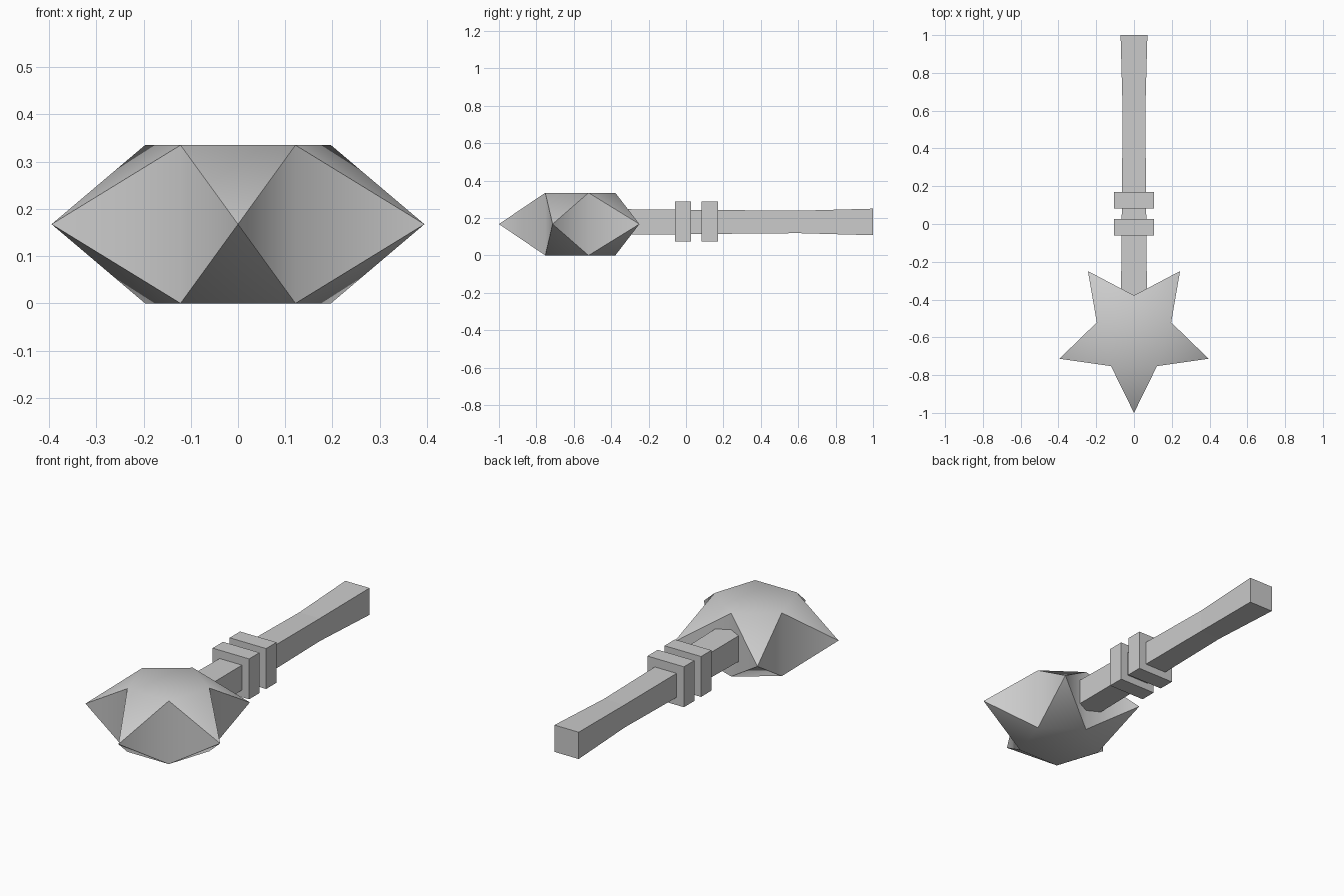
import bpy
import bmesh
from math import cos, sin, pi, radians

cube = bpy.data.objects.get("Cube")
if cube:
    bpy.data.objects.remove(cube, do_unlink=True)

grey = bpy.data.materials.new("plain grey")
grey.use_nodes = True
colour = (0.6, 0.6, 0.6, 1)
grey.diffuse_color = colour
grey.node_tree.nodes["Principled BSDF"].inputs["Base Color"].default_value = colour


def finish(name, bm, smooth_angle=None):
    bmesh.ops.recalc_face_normals(bm, faces=bm.faces)
    mesh = bpy.data.meshes.new(name)
    bm.to_mesh(mesh)
    bm.free()
    mesh.materials.append(grey)
    ob = bpy.data.objects.new(name, mesh)
    bpy.context.collection.objects.link(ob)
    if smooth_angle:
        bpy.ops.object.select_all(action="DESELECT")
        ob.select_set(True)
        bpy.context.view_layer.objects.active = ob
        bpy.ops.object.shade_smooth_by_angle(angle=radians(smooth_angle))


def square_bar(name, sections, z):
    """Loft square sections, given as (y, half width), along y."""
    bm = bmesh.new()
    rings = [[bm.verts.new((sx * h, y, z + sz * h))
              for sx, sz in ((-1, -1), (1, -1), (1, 1), (-1, 1))]
             for y, h in sections]
    for a, b in zip(rings, rings[1:]):
        for i in range(4):
            j = (i + 1) % 4
            bm.faces.new((a[i], a[j], b[j], b[i]))
    bm.faces.new(rings[0])
    bm.faces.new(rings[-1])
    finish(name, bm)


# Star head: pointed tips at mid height, full height at the inner corners
HEIGHT, CENTRE_Y, OUTER, INNER = 0.335, -0.585, 0.415, 0.207
bm = bmesh.new()


def star_point(radius, step, z):
    a = -pi / 2 + step * pi / 5
    return bm.verts.new((radius * cos(a), CENTRE_Y + radius * sin(a), z))


tips = [star_point(OUTER, 2 * i, HEIGHT / 2) for i in range(5)]
top = [star_point(INNER, 2 * i + 1, HEIGHT) for i in range(5)]
bottom = [star_point(INNER, 2 * i + 1, 0) for i in range(5)]
bm.faces.new(top)
bm.faces.new(bottom)
for i in range(5):
    bm.faces.new((tips[i], top[i], top[i - 1]))
    bm.faces.new((tips[i], bottom[i - 1], bottom[i]))
    bm.faces.new((tips[i], bottom[i], top[i]))
    bm.faces.new((tips[i], top[i - 1], bottom[i - 1]))
finish("star_head", bm, 65)

# Handle with a narrow waist and a flared end
square_bar("handle", [(-0.42, 0.069), (0.6, 0.060), (1.0, 0.071)], 0.179)

# Two square collars
for name, y in (("front_collar", -0.06), ("rear_collar", 0.083)):
    square_bar(name, [(y, 0.107), (y + 0.087, 0.107)], 0.182)
